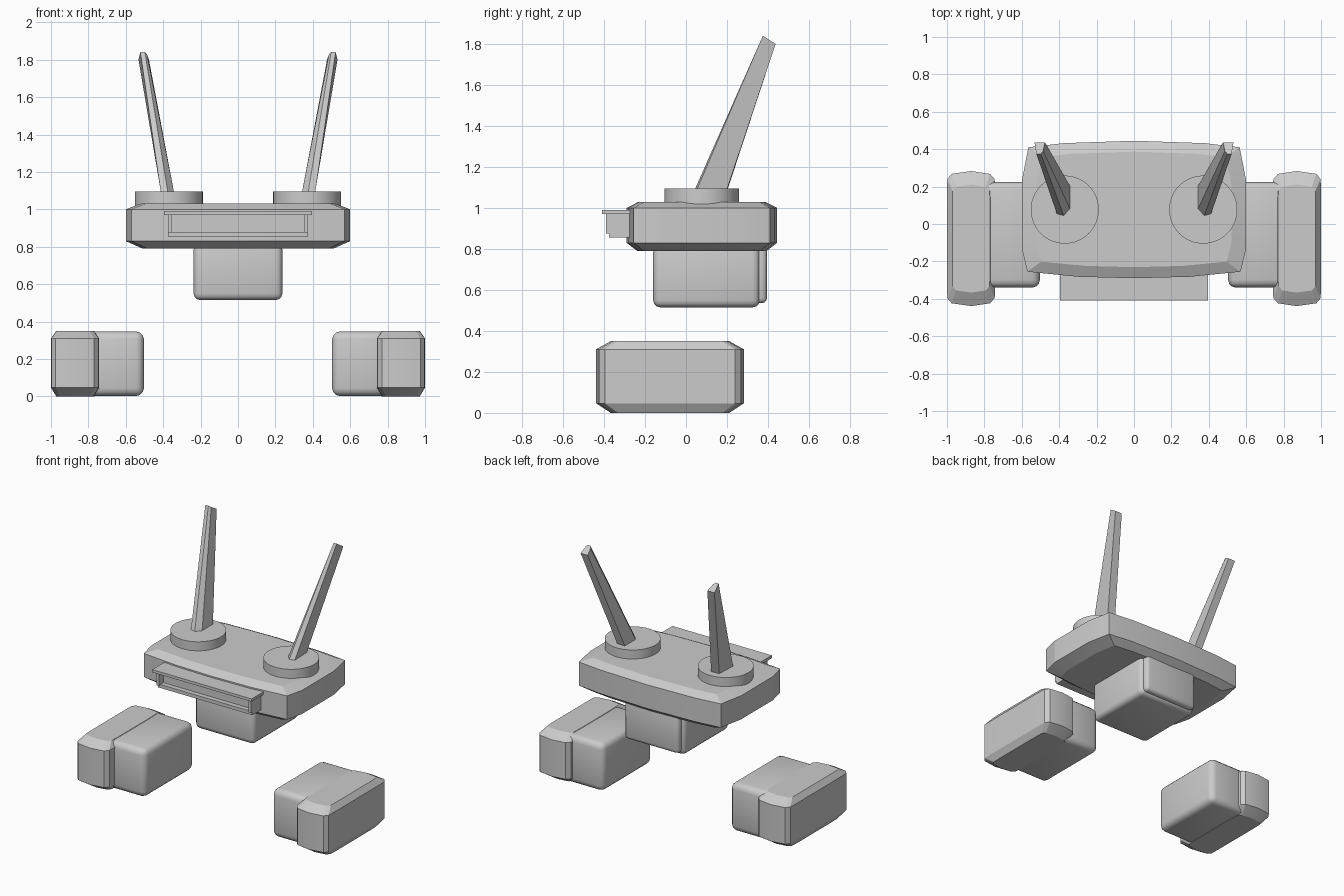
import bpy, bmesh, math

if "Cube" in bpy.data.objects:
    bpy.data.objects.remove(bpy.data.objects["Cube"], do_unlink=True)

GREY = (0.6, 0.6, 0.6, 1)
mat = bpy.data.materials.new("light grey")
mat.use_nodes = True
mat.diffuse_color = GREY
mat.node_tree.nodes["Principled BSDF"].inputs["Base Color"].default_value = GREY


def finish(name, bm, smooth=0):
    bmesh.ops.recalc_face_normals(bm, faces=bm.faces)
    mesh = bpy.data.meshes.new(name)
    bm.to_mesh(mesh)
    bm.free()
    mesh.materials.append(mat)
    ob = bpy.data.objects.new(name, mesh)
    bpy.context.collection.objects.link(ob)
    if smooth:
        bpy.ops.object.select_all(action="DESELECT")
        ob.select_set(True)
        bpy.context.view_layer.objects.active = ob
        bpy.ops.object.shade_smooth_by_angle(angle=math.radians(smooth))
    return ob


def loft(name, rings, smooth=0):
    """Skin a stack of closed rings and cap both ends."""
    bm = bmesh.new()
    loops = [[bm.verts.new(p) for p in ring] for ring in rings]
    n = len(loops[0])
    for a, b in zip(loops, loops[1:]):
        for i in range(n):
            j = (i + 1) % n
            bm.faces.new((a[i], a[j], b[j], b[i]))
    bm.faces.new(loops[0])
    bm.faces.new(loops[-1])
    return finish(name, bm, smooth)


def box(name, x, y, z, bevel=0.0, segments=3):
    bm = bmesh.new()
    bmesh.ops.create_cube(bm, size=1)
    for v in bm.verts:
        for i, (lo, hi) in enumerate((x, y, z)):
            v.co[i] = lo if v.co[i] < 0 else hi
    if bevel:
        bmesh.ops.bevel(bm, geom=bm.edges[:], offset=bevel, segments=segments,
                        profile=0.5, affect="EDGES")
    return finish(name, bm, 35 if bevel else 0)


def section(outline, center, sx, sy, z):
    """Outline scaled about its centre at one height."""
    cx, cy = center
    return [(cx + (x - cx) * sx, cy + (y - cy) * sy, z) for x, y in outline]


# Head: bowed slab with chamfered rims
half = [(0, -.29), (.3, -.282), (.57, -.255), (.6, -.13),
        (.6, .23), (.565, .41), (.38, .432), (0, .445)]
outline = half + [(-x, y) for x, y in half[-2:0:-1]]
mid = (0, .08)
loft("head", [section(outline, mid, .85, .86, .79),
              section(outline, mid, 1, 1, .83),
              section(outline, mid, 1, 1, 1.0),
              section(outline, mid, .87, .84, 1.03)], 12)

# Face frame: brow, side walls, sill and recessed panel
box("face_brow", (-.395, .395), (-.41, -.24), (.97, .99))
box("face_sill", (-.375, .375), (-.375, -.24), (.855, .88))
box("face_panel", (-.36, .36), (-.34, -.24), (.875, .975))

# Body and its back plate
box("body", (-.237, .237), (-.16, .36), (.515, .82), .035)
box("back_plate", (-.215, .215), (.3, .395), (.535, .82), .025)

for side, s in (("left", 1), ("right", -1)):
    box(side + "_face_wall", sorted((s * .355, s * .375)), (-.39, -.24), (.875, .975))

    # Antenna base disc
    disc = [(s * .37 + .182 * math.cos(t * math.tau / 48),
             .077 + .182 * math.sin(t * math.tau / 48)) for t in range(48)]
    loft(side + "_antenna_base",
         [[(x, y, z) for x, y in disc] for z in (1.0, 1.095)], 35)

    # Antenna blade leaning outward and back
    foot = [(.342, .203), (.342, .08), (.375, .043), (.412, .053), (.405, .2)]
    tip = [(.476, .437, 1.8), (.486, .39, 1.828), (.498, .375, 1.84),
           (.522, .375, 1.84), (.532, .437, 1.8)]
    loft(side + "_antenna", [[(s * x, y, 1.09) for x, y in foot],
                             [(s * x, y, z) for x, y, z in tip]])

    # Outer hand block: bowed ends, chamfered rims
    end = [(.998, .24), (.975, .268), (.87, .283), (.77, .268), (.745, .24)]
    low = [(x, -.156 - y) for x, y in reversed(end)]
    block = [(s * x, y) for x, y in
             end + [(.74, .15), (.74, -.3)] + low + [(1, -.3), (1, .15)]]
    mid = (s * .87, -.078)
    loft(side + "_outer_block", [section(block, mid, .78, .8, 0),
                                 section(block, mid, 1, 1, .047),
                                 section(block, mid, 1, 1, .31),
                                 section(block, mid, .78, .8, .35)], 20)

    # Inner hand block
    box(side + "_inner_block", sorted((s * .503, s * .82)),
        (-.34, .224), (.002, .347), .042)
